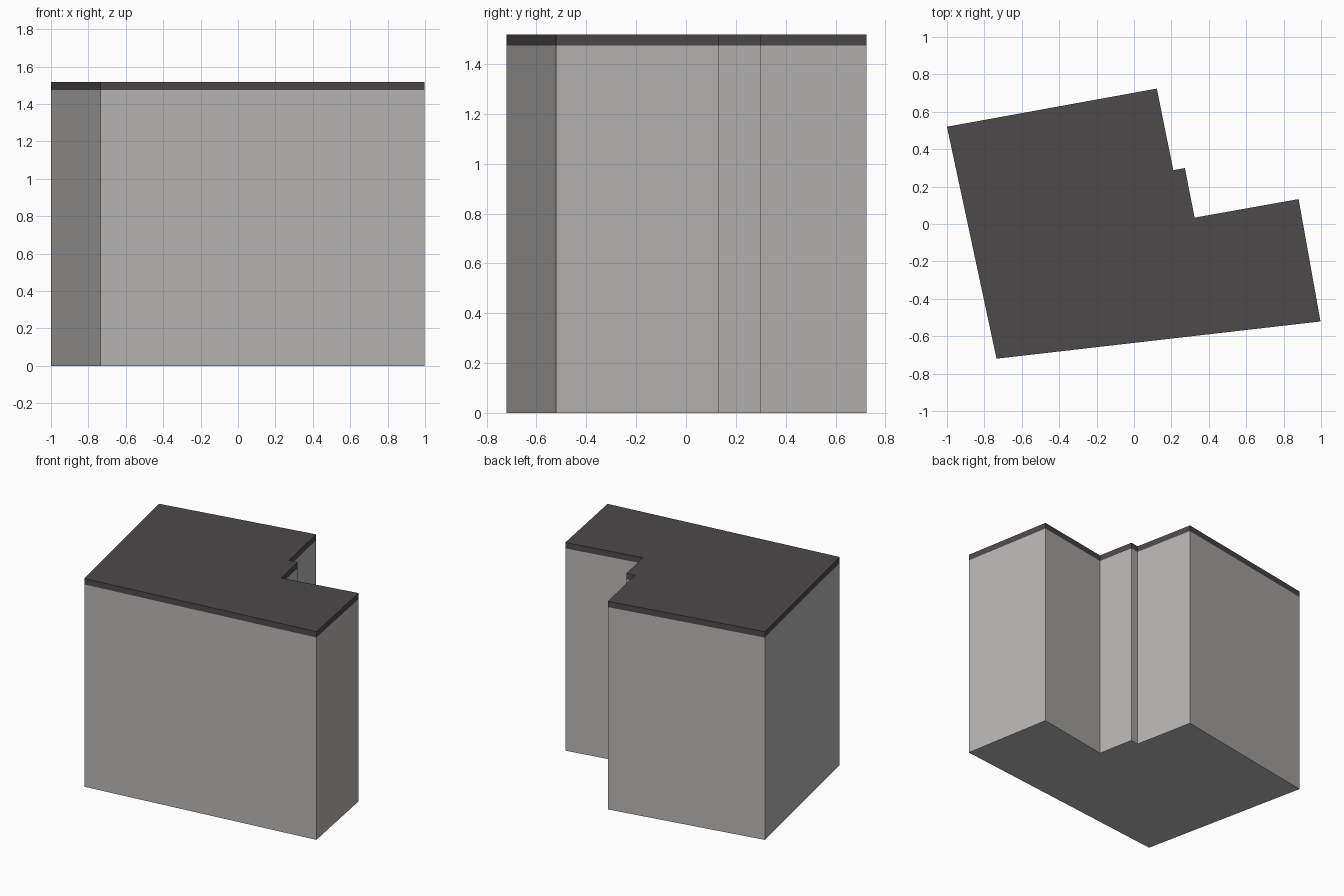
import bpy, bmesh

if "Cube" in bpy.data.objects:
    bpy.data.objects.remove(bpy.data.objects["Cube"])

# Building footprint, counter-clockwise seen from above
FOOTPRINT = [(-1.0, 0.52), (-0.735, -0.72), (0.997, -0.521), (0.88, 0.133),
             (0.324, 0.034), (0.272, 0.299), (0.21, 0.288), (0.122, 0.724)]
EAVES, TOP = 1.475, 1.518


def material(name, rgb):
    m = bpy.data.materials.new(name)
    m.diffuse_color = (*rgb, 1)
    m.use_nodes = True
    m.node_tree.nodes["Principled BSDF"].inputs["Base Color"].default_value = m.diffuse_color
    return m


def prism(name, z0, z1, mat):
    """Extrude the footprint from z0 up to z1."""
    bm = bmesh.new()
    base = bm.faces.new([bm.verts.new((x, y, z0)) for x, y in FOOTPRINT])
    top = bmesh.ops.extrude_face_region(bm, geom=[base], use_keep_orig=True)["geom"]
    bmesh.ops.translate(bm, vec=(0, 0, z1 - z0),
                        verts=[v for v in top if isinstance(v, bmesh.types.BMVert)])
    bmesh.ops.recalc_face_normals(bm, faces=bm.faces)
    me = bpy.data.meshes.new(name)
    bm.to_mesh(me)
    bm.free()
    me.materials.append(mat)
    ob = bpy.data.objects.new(name, me)
    bpy.context.collection.objects.link(ob)


# Wall block and flush flat roof slab
prism("walls", 0, EAVES, material("warm grey render", (0.48, 0.47, 0.46)))
prism("flat_roof", EAVES, TOP, material("dark roofing", (0.075, 0.067, 0.071)))
